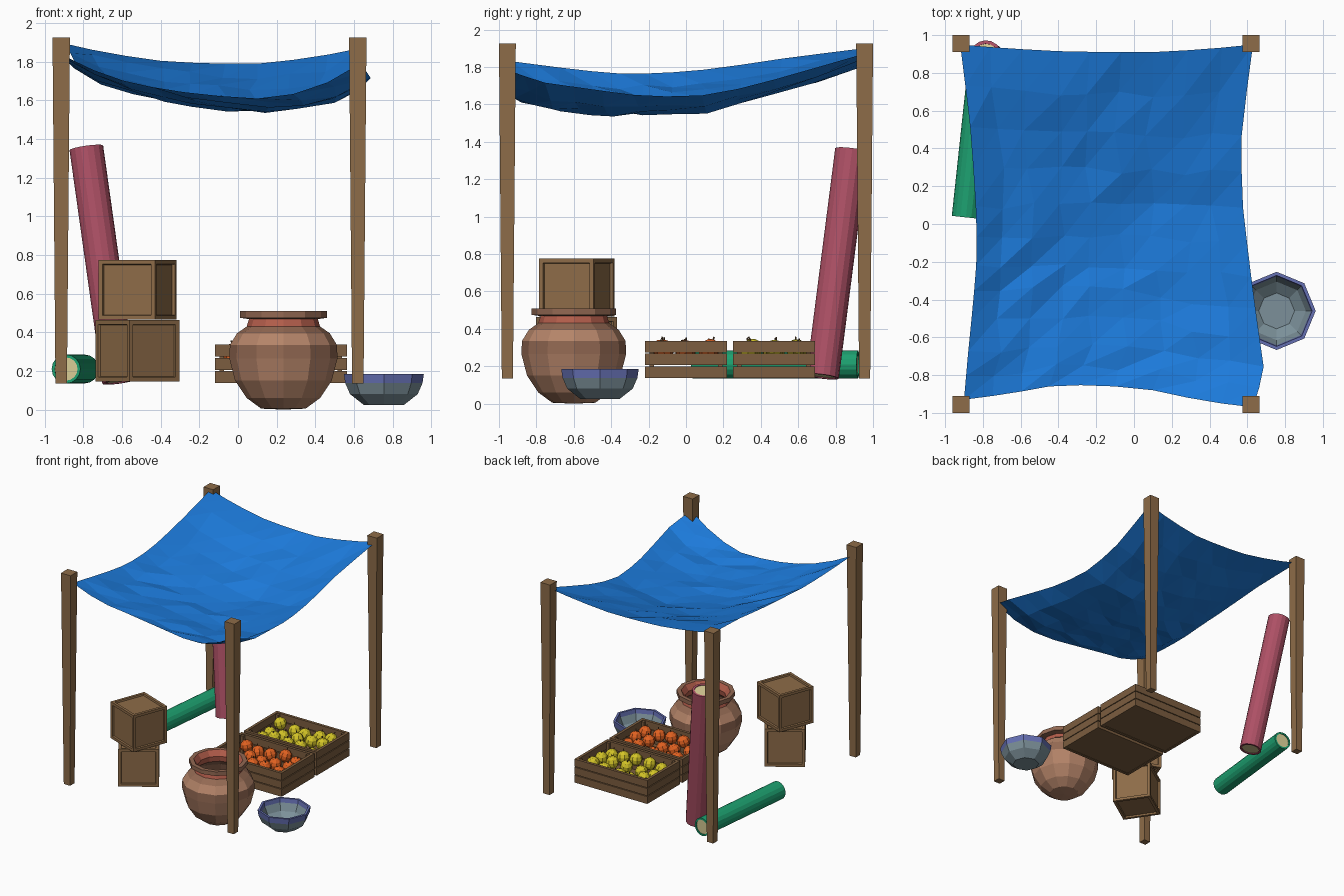
import bpy, bmesh, math, random
from mathutils import Vector, Matrix

if "Cube" in bpy.data.objects:
    bpy.data.objects.remove(bpy.data.objects["Cube"])

random.seed(4)


def mat(name, r, g, b):
    m = bpy.data.materials.new(name)
    m.diffuse_color = (r, g, b, 1)
    m.use_nodes = True
    m.node_tree.nodes["Principled BSDF"].inputs["Base Color"].default_value = m.diffuse_color
    return m


WOOD = mat("wood", .27, .15, .065)
WOOD_DARK = mat("wood_dark", .20, .11, .05)
BLUE = mat("blue_cloth", .012, .2, .72)
CLAY = mat("clay", .46, .23, .14)
CLAY_DARK = mat("clay_dark", .29, .14, .085)
CLAY_RED = mat("clay_red", .45, .11, .07)
GLAZE = mat("glaze", .2, .28, .32)
GLAZE_RIM = mat("glaze_rim", .13, .16, .45)
RED = mat("red_cloth", .42, .08, .13)
GREEN = mat("green_cloth", .012, .35, .16)
CREAM = mat("cream", .68, .6, .3)
YELLOW = mat("yellow_fruit", .65, .55, .02)
ORANGE = mat("orange_fruit", .75, .12, .015)


def finish(name, bm, mats, loc=(0, 0, 0), fix=True):
    if fix:
        bmesh.ops.recalc_face_normals(bm, faces=bm.faces)
    me = bpy.data.meshes.new(name)
    bm.to_mesh(me)
    bm.free()
    for m in mats:
        me.materials.append(m)
    ob = bpy.data.objects.new(name, me)
    ob.location = loc
    bpy.context.collection.objects.link(ob)
    return ob


def add_box(bm, lo, hi):
    lo, hi = Vector(lo), Vector(hi)
    m = Matrix.Translation((lo + hi) / 2) @ Matrix.Diagonal((*(hi - lo), 1))
    return bmesh.ops.create_cube(bm, size=1, matrix=m)["verts"]


def lathe(name, profile, sides, mats, loc, phase=0):
    """Spin (radius, z, material of the segment above) points around z."""
    bm = bmesh.new()
    rings = []
    for r, z, _ in profile:
        if r == 0:
            rings.append([bm.verts.new((0, 0, z))] * sides)
        else:
            angles = [phase + 2 * math.pi * i / sides for i in range(sides)]
            rings.append([bm.verts.new((r * math.cos(a), r * math.sin(a), z)) for a in angles])
    for (a, b), p in zip(zip(rings, rings[1:]), profile):
        for i in range(sides):
            j = (i + 1) % sides
            f = bm.faces.new(list(dict.fromkeys((a[i], a[j], b[j], b[i]))))
            f.material_index = p[2]
    return finish(name, bm, mats, loc)


# tapered corner posts
for side, x in (("left", -.915), ("right", .62)):
    for end, y in (("front", -.955), ("back", .955)):
        bm = bmesh.new()
        for v in add_box(bm, (-.045, -.045, .135), (.045, .045, 1.925)):
            if v.co.z < 1:
                v.co.x *= .66
                v.co.y *= .66
        finish(f"{end}_{side}_post", bm, [WOOD], (x, y, 0))

# sagging canopy: patch blended between its four drooping edges
LEFT = [(-.9, -.93, 1.83), (-.88, -.7, 1.80), (-.85, -.4, 1.765), (-.83, -.15, 1.765),
        (-.84, .15, 1.79), (-.87, .55, 1.85), (-.92, .95, 1.90)]
RIGHT = [(.63, -.97, 1.79), (.69, -.78, 1.72), (.65, -.5, 1.68), (.61, -.2, 1.64),
         (.57, .15, 1.65), (.57, .5, 1.74), (.63, .95, 1.87)]
FRONT = [LEFT[0], (-.67, -.9, 1.72), (-.45, -.86, 1.67), (-.2, -.85, 1.63),
         (.1, -.88, 1.61), (.38, -.94, 1.645), RIGHT[0]]
BACK = [LEFT[-1], (-.68, .93, 1.845), (-.4, .915, 1.805), (-.15, .91, 1.79),
        (.1, .91, 1.79), (.38, .925, 1.82), RIGHT[-1]]


def along(pts, t):
    k = min(int(t * (len(pts) - 1)), len(pts) - 2)
    return Vector(pts[k]).lerp(Vector(pts[k + 1]), t * (len(pts) - 1) - k)


bm = bmesh.new()
N, M = 9, 11
grid = []
for j in range(M + 1):
    v = j / M
    row = []
    for i in range(N + 1):
        u = i / N
        p = along(LEFT, v).lerp(along(RIGHT, v), u) + along(FRONT, u).lerp(along(BACK, u), v)
        p -= Vector(LEFT[0]).lerp(Vector(RIGHT[0]), u).lerp(Vector(LEFT[-1]).lerp(Vector(RIGHT[-1]), u), v)
        if 0 < i < N and 0 < j < M:
            p += Vector((random.uniform(-.02, .02), random.uniform(-.02, .02), random.uniform(-.018, .012)))
        row.append(bm.verts.new(p))
    grid.append(row)
for j in range(M):
    for i in range(N):
        a, b, c, d = grid[j][i], grid[j][i + 1], grid[j + 1][i + 1], grid[j + 1][i]
        bm.faces.new((a, b, c))
        bm.faces.new((a, c, d))
finish("canopy", bm, [BLUE], fix=False)

# stacked panelled crates
for name, z0, z1, turn in (("lower_crate", .145, .463, 34), ("upper_crate", .465, .775, -21)):
    bm = bmesh.new()
    add_box(bm, (-.156, -.156, z0), (.156, .156, z1))
    bmesh.ops.inset_individual(bm, faces=bm.faces[:], thickness=.032)
    panels = [f for f in bm.faces if abs(f.calc_area() - .312 * (z1 - z0)) < .05 and
              all(len(e.link_faces) == 2 for e in f.edges) and f.calc_area() > .04]
    bmesh.ops.inset_individual(bm, faces=panels, thickness=.004, depth=-.014)
    finish(name, bm, [WOOD], (-.52, -.585, 0)).rotation_euler.z = math.radians(turn)

# slatted fruit boxes with fruit
X0, X1, T = -.12, .563, .024
for name, y0, y1, colour in (("orange", -.22, .22, ORANGE), ("yellow", .25, .69, YELLOW)):
    bm = bmesh.new()
    for k in range(3):
        z = .137 + k * .0685
        for y in (y0, y1 - T):
            add_box(bm, (X0, y, z), (X1, y + T, z + .062))
        for x in (X0, X1 - T):
            add_box(bm, (x, y0 + T, z), (x + T, y1 - T, z + .062))
    for x in (X0 + T, X1 - 2 * T):
        for y in (y0 + T, y1 - 2 * T):
            add_box(bm, (x, y, .15), (x + T, y + T, .33))
    add_box(bm, (X0 + T, y0 + T, .14), (X1 - T, y1 - T, .16))
    finish(f"{name}_fruit_box", bm, [WOOD_DARK])

    bm = bmesh.new()
    for i in range(5):
        for j in range(3):
            c = Vector((X0 + .10 + i * .121 + random.uniform(-.012, .012),
                        y0 + .095 + j * .125 + random.uniform(-.012, .012),
                        .275 + random.uniform(-.02, .022)))
            tilt = Matrix.Rotation(random.uniform(-.4, .4), 4, "X") @ Matrix.Rotation(random.uniform(-.4, .4), 4, "Y")
            m = Matrix.Translation(c) @ tilt
            bmesh.ops.create_uvsphere(bm, u_segments=8, v_segments=6, radius=.051, matrix=m)
            stem = bmesh.ops.create_cone(bm, segments=4, radius1=.005, radius2=.004, depth=.02, cap_ends=True,
                                         matrix=m @ Matrix.Translation((0, 0, .055)))
            for v in stem["verts"]:
                for f in v.link_faces:
                    f.material_index = 1
    finish(f"{name}_fruit", bm, [colour, WOOD_DARK])

# clay jar with flared rim and hollow inside
lathe("clay_jar", [(0, 0, 0), (.115, .005, 0), (.19, .06, 0), (.25, .15, 0), (.28, .265, 1), (.277, .335, 0),
                   (.24, .395, 1), (.19, .43, 2), (.178, .468, 1), (.225, .475, 1), (.225, .51, 1),
                   (.19, .51, 2), (.158, .465, 2), (.165, .42, 1), (.22, .37, 1), (.255, .27, 1),
                   (.22, .14, 1), (.1, .04, 1), (0, .035, 1)],
      12, [CLAY, CLAY_DARK, CLAY_RED], (.235, -.6, 0))

# eight-sided bowl
lathe("bowl", [(0, .025, 0), (.105, .025, 0), (.175, .08, 0), (.2, .137, 1), (.207, .185, 1),
               (.188, .185, 1), (.182, .15, 0), (.155, .09, 0), (.095, .045, 0), (0, .045, 0)],
      8, [GLAZE, GLAZE_RIM], (.755, -.46, 0))

# rolls of cloth
for name, a, b, r, colour in (("leaning_cloth_roll", (-.615, .73, .145), (-.785, .885, 1.355), .088, RED),
                              ("lying_cloth_roll", (-.89, .035, .21), (-.795, .92, .21), .075, GREEN)):
    a, b = Vector(a), Vector(b)
    n = (b - a).length
    e, q = .006, r * .8
    ob = lathe(name, [(0, e, 1), (q, e, 0), (q, 0, 0), (r, 0, 0), (r, n, 0), (q, n, 0), (q, n - e, 1), (0, n - e, 1)],
               16, [colour, CREAM], a)
    ob.rotation_euler = (b - a).to_track_quat("Z", "Y").to_euler()
